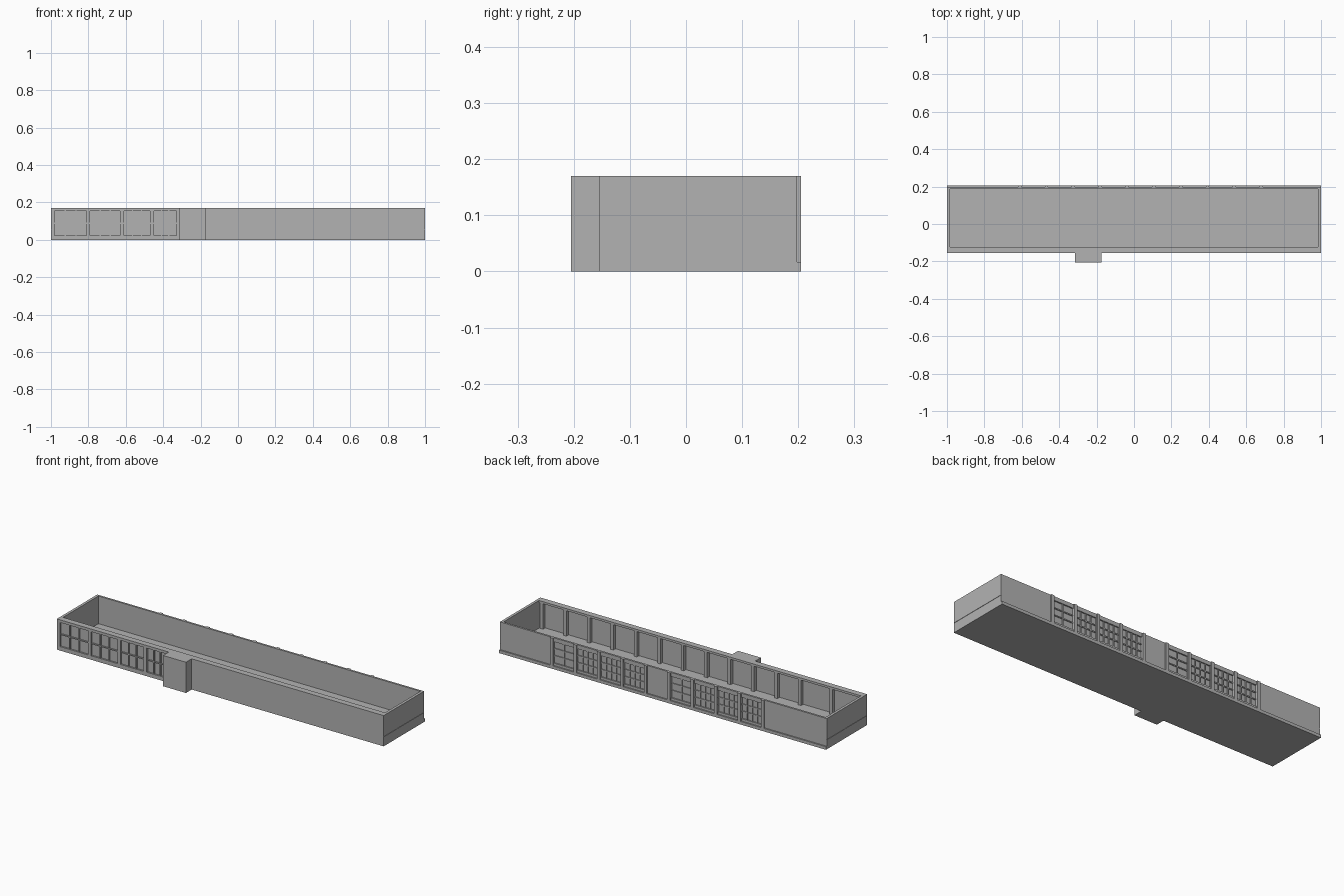
import bpy

cube = bpy.data.objects.get("Cube")
if cube:
    bpy.data.objects.remove(cube, do_unlink=True)

grey = bpy.data.materials.new("plain_grey")
grey.use_nodes = True
tone = (0.45, 0.45, 0.45, 1)
grey.diffuse_color = tone
grey.node_tree.nodes["Principled BSDF"].inputs["Base Color"].default_value = tone

BASE, TOP = 0.017, 0.17
FRONT, BACK, LEDGE = -0.155, 0.198, 0.205
PITCH = 0.1435
FACES = [(0, 1, 3, 2), (4, 6, 7, 5), (0, 4, 5, 1), (2, 3, 7, 6), (0, 2, 6, 4), (1, 5, 7, 3)]


def boxes(name, parts):
    """One object made of boxes, each given as x, y and z ranges."""
    verts, faces = [], []
    for xs, ys, zs in parts:
        n = len(verts)
        verts += [(x, y, z) for x in sorted(xs) for y in sorted(ys) for z in sorted(zs)]
        faces += [[n + i for i in f] for f in FACES]
    mesh = bpy.data.meshes.new(name)
    mesh.from_pydata(verts, [], faces)
    mesh.materials.append(grey)
    ob = bpy.data.objects.new(name, mesh)
    bpy.context.collection.objects.link(ob)
    return ob


def window(name, x0, x1, pane, face, z0, z1, cols, rows):
    """Surround and glazing bars standing proud of the pane."""
    edge, bar = 0.01, 0.006
    a, b = x0 + edge, x1 - edge
    skin = (pane, face)
    parts = [((x0, x1), skin, (BASE, z0)), ((x0, x1), skin, (z1, TOP)),
             ((x0, a), skin, (z0, z1)), ((b, x1), skin, (z0, z1))]
    inner = (pane, pane + (face - pane) * 0.7)
    for i in range(1, cols):
        x = a + (b - a) * i / cols
        parts.append(((x - bar / 2, x + bar / 2), inner, (z0, z1)))
    for i in range(1, rows):
        z = z0 + (z1 - z0) * i / rows
        parts.append(((a, b), inner, (z - bar / 2, z + bar / 2)))
    boxes(name, parts)


# Floor slab with a ledge along the back
boxes("floor_slab", [((-1, 1), (FRONT, LEDGE), (0, BASE))])

# End walls with a thin horizontal joint
for side, name in ((-1, "right"), (1, "left")):
    inside, skin = side * 0.985, side * 0.998
    boxes(name + "_end_wall", [
        ((inside, skin), (FRONT, BACK), (BASE, TOP)),
        ((skin, side), (FRONT, BACK), (BASE, 0.052)),
        ((skin, side), (FRONT, BACK), (0.054, TOP))])

# Back wall: inner sheet, pilasters, windows and plain bays
SHEET = 0.191
boxes("back_wall_sheet", [((-0.985, 0.985), (0.187, SHEET), (BASE, TOP))])
posts = [0.68 - PITCH * i for i in range(10)]
boxes("back_pilasters", [((x - 0.009, x + 0.009), (SHEET, LEDGE), (BASE, TOP)) for x in posts])
for i in range(9):
    x1, x0 = posts[i], posts[i + 1]
    if i == 4:
        continue
    wide = i in (0, 5)
    window("back_window_%d" % i, x0, x1, SHEET, BACK, 0.03, 0.148, 2 if wide else 4, 3)
boxes("back_plain_bays", [((x0, x1), (SHEET, BACK), (BASE, TOP)) for x0, x1 in
                          ((posts[0], 0.985), (posts[5], posts[4]), (-0.985, posts[9]))])

# Front wall: inner sheet, plain outer skin, coping and inner pilasters
PANE = -0.146
boxes("front_wall_sheet", [((-0.985, 0.985), (PANE, -0.142), (BASE, TOP))])
boxes("front_plain_skin", [((-0.32, 0.985), (FRONT, PANE), (BASE, TOP))])
boxes("front_coping", [((-0.985, 0.985), (-0.142, -0.122), (0.158, TOP))])
boxes("front_inner_pilasters", [
    ((x - 0.009, x + 0.009), (-0.142, -0.123), (BASE, 0.158))
    for x in [0.97 - PITCH * i for i in range(12)] + [-0.8, -0.975]])

# Front windows
for i, (x0, x1) in enumerate([(-0.99, -0.8), (-0.8, -0.62), (-0.62, -0.46), (-0.46, -0.32)]):
    window("front_window_%d" % i, x0, x1, PANE, FRONT, 0.022, 0.155, 3, 2)

# Projecting porch block
boxes("porch_block", [((-0.315, -0.175), (-LEDGE, FRONT), (0, TOP))])
